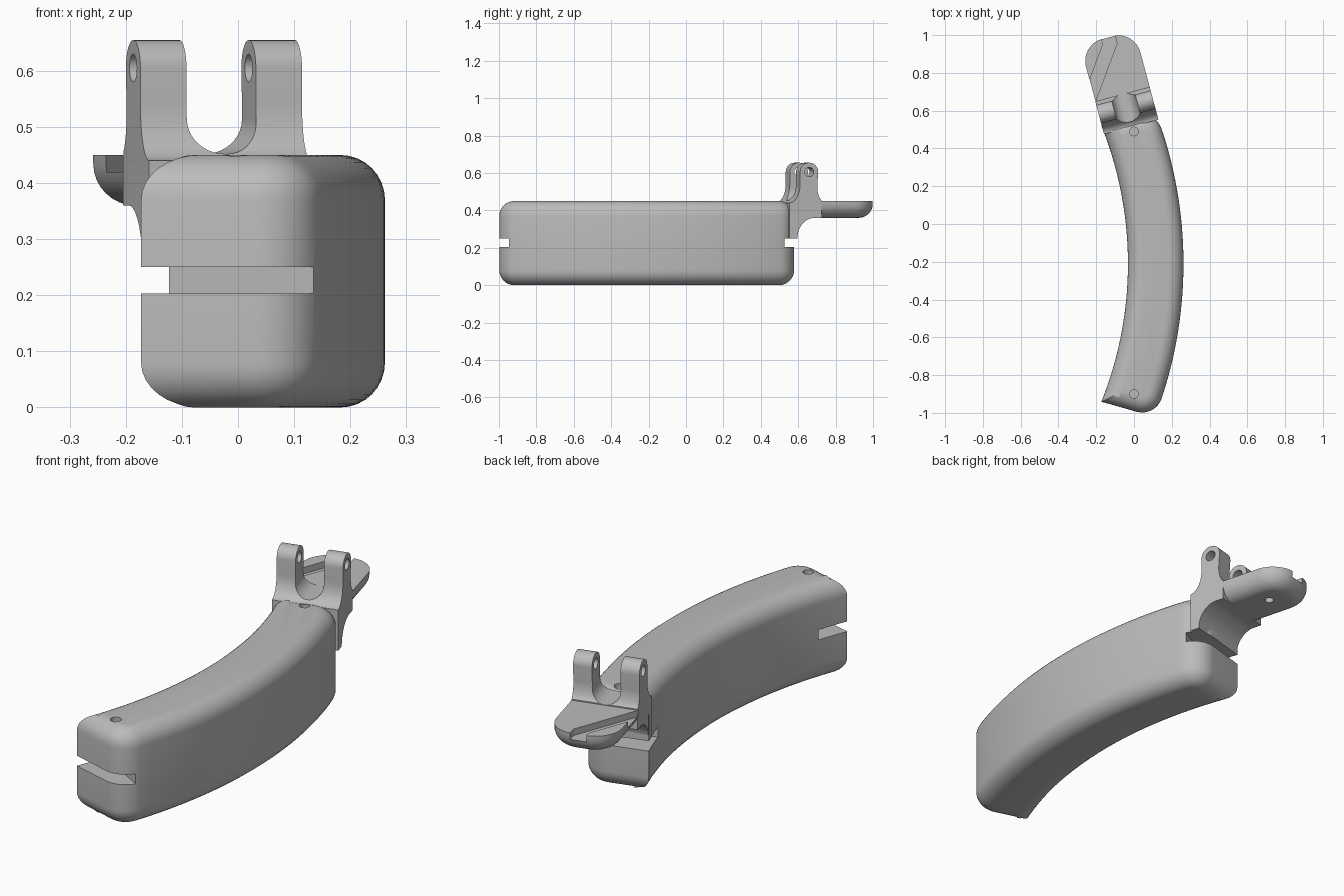
import bpy, bmesh, math
from mathutils import Vector

cube = bpy.data.objects.get("Cube")
if cube:
    bpy.data.objects.remove(cube)

grey = bpy.data.materials.new("plain_grey")
grey.use_nodes = True
colour = (0.5, 0.5, 0.5, 1)
grey.diffuse_color = colour
grey.node_tree.nodes["Principled BSDF"].inputs["Base Color"].default_value = colour

TILT = math.radians(15)
C, S = math.cos(TILT), math.sin(TILT)
MID_Y = -0.21                       # symmetry line of the curved body
U0, U1, UM = -0.03, 0.268, 0.119    # sides and middle of the tilted end


def world(a, b, h):
    return Vector((a, b, h))


def tilted(u, v, z):
    """Frame of the tilted back end: u across, v along, z up."""
    return Vector((u * C - v * S, u * S + v * C, z))


def along_u(v, z, u):
    return tilted(u, v, z)


def along_v(u, z, v):
    return tilted(u, v, z)


def arc(cx, cy, rx, ry, start, end, n=10):
    """Points on an elliptic arc, angles in degrees."""
    angles = [math.radians(start + (end - start) * i / n) for i in range(n + 1)]
    return [(cx + rx * math.cos(a), cy + ry * math.sin(a)) for a in angles]


def prism(name, outline, lo, hi, place=world, corner=None, edges=None, radius=0.08):
    """Extrude an outline; round chosen upright edges, then chosen rim edges."""
    bm = bmesh.new()
    low = [bm.verts.new((a, b, lo)) for a, b in outline]
    high = [bm.verts.new((a, b, hi)) for a, b in outline]
    bm.faces.new(low)
    bm.faces.new(high)
    n = len(outline)
    for i in range(n):
        j = (i + 1) % n
        bm.faces.new((low[i], low[j], high[j], high[i]))
    bmesh.ops.recalc_face_normals(bm, faces=bm.faces)
    if corner:
        picked, size = corner
        upright = [bm.edges.get((low[i], high[i])) for i in picked]
        bmesh.ops.bevel(bm, geom=upright, offset=size, segments=8, profile=0.5,
                        affect='EDGES', clamp_overlap=False)
    if edges:
        rim = [e for e in bm.edges if abs(e.verts[0].co.z - e.verts[1].co.z) < 1e-5
               and edges((e.verts[0].co + e.verts[1].co) / 2)]
        bmesh.ops.bevel(bm, geom=rim, offset=radius, segments=8, profile=0.5,
                        affect='EDGES', clamp_overlap=False)
    for v in bm.verts:
        v.co = place(*v.co)
    bmesh.ops.recalc_face_normals(bm, faces=bm.faces)
    mesh = bpy.data.meshes.new(name)
    bm.to_mesh(mesh)
    bm.free()
    mesh.materials.append(grey)
    obj = bpy.data.objects.new(name, mesh)
    bpy.context.collection.objects.link(obj)
    return obj


def cut(obj, cutter):
    cutter.hide_render = True
    mod = obj.modifiers.new("cut", 'BOOLEAN')
    mod.operation, mod.solver, mod.object = 'DIFFERENCE', 'EXACT', cutter
    bpy.context.view_layer.objects.active = obj
    bpy.ops.object.modifier_apply(modifier=mod.name)
    bpy.data.objects.remove(cutter)


def circle(a, b, r):
    return arc(a, b, r, r, 0, 345, 23)


# Curved body: concentric arcs, square inner corners, rounded outer corners
def ring(r, angle):
    return (-2 + r * math.cos(angle), MID_Y + r * math.sin(angle))


N = 28
inner = [ring(1.968, 0.3805 * (1 - 2 * i / N)) for i in range(N + 1)]
outer = [ring(2.262, 0.31 * (2 * i / N - 1)) for i in range(N + 1)]
outline = inner + [ring(2.262, -0.367)] + outer + [ring(2.262, 0.367)]
body = prism("curved_body", outline, 0, 0.45,
             corner=((N + 1, len(outline) - 1), 0.1), edges=lambda p: True)

# Slanted slot across each end of the body, mirrored about its middle
slot = [(-0.39, -0.65), (0.405, -1.1), (0.4, -1.3), (-0.39, -1.3)]
for flip in (False, True):
    pts = [(x, 2 * MID_Y - y if flip else y) for x, y in slot]
    cut(body, prism("slot_cutter", pts, 0.203, 0.25))

# Screw holes in the top, reaching the slots
for y in (0.49, -0.9):
    cut(body, prism("screw_hole_cutter", circle(0, y, 0.023), 0.225, 0.6))

# Tongue at the back, rounded underneath
tongue = prism("back_tongue", [(U0, 0.6), (U1, 0.6), (U1, 0.99), (U0, 0.99)],
               0.36, 0.45, tilted, corner=((2, 3), 0.12),
               edges=lambda p: p.z < 0.4 and p.y > 0.61, radius=0.075)
groove = [(-0.288, 0.62), (-0.165, 0.95), (-0.185, 1.05),
          (-0.11, 1.05), (-0.09, 0.955), (-0.215, 0.62)]
cut(tongue, prism("groove_cutter", groove, 0.42, 0.5))
cut(tongue, prism("tongue_hole_cutter", circle(0.135, 0.84, 0.02), 0.3, 0.4, tilted))

# Hinge: side profile with lower fillet, flared foot and round top
profile = [(0.5, 0.25)]
profile += arc(0.64, 0.25, 0.095, 0.11, 180, 90)
profile += [(0.68, 0.36)]
profile += arc(0.69, 0.53, 0.035, 0.08, 250, 180, 6)
profile += arc(0.61, 0.605, 0.05, 0.05, 0, 180, 16)
profile += arc(0.5, 0.54, 0.06, 0.1, 0, -90, 8)
hinge = prism("hinge_ears", profile, U0, U1, along_u)

# Round-bottomed gap between the ears, and the pin hole through both
G, R, FLOOR = 0.064, 0.06, 0.452
gap = [(UM - G, 0.8)] + arc(UM - G + R, FLOOR + R, R, R, 180, 270)
gap += arc(UM + G - R, FLOOR + R, R, R, 270, 360) + [(UM + G, 0.8)]
cut(hinge, prism("gap_cutter", gap, 0.3, 0.9, along_v))
cut(hinge, prism("pin_hole_cutter", circle(0.61, 0.605, 0.025), -0.2, 0.5, along_u))

# Smooth shading with crisp edges
bpy.ops.object.select_all(action='DESELECT')
for part in (body, tongue, hinge):
    part.select_set(True)
bpy.context.view_layer.objects.active = body
bpy.ops.object.shade_smooth_by_angle(angle=math.radians(30))
